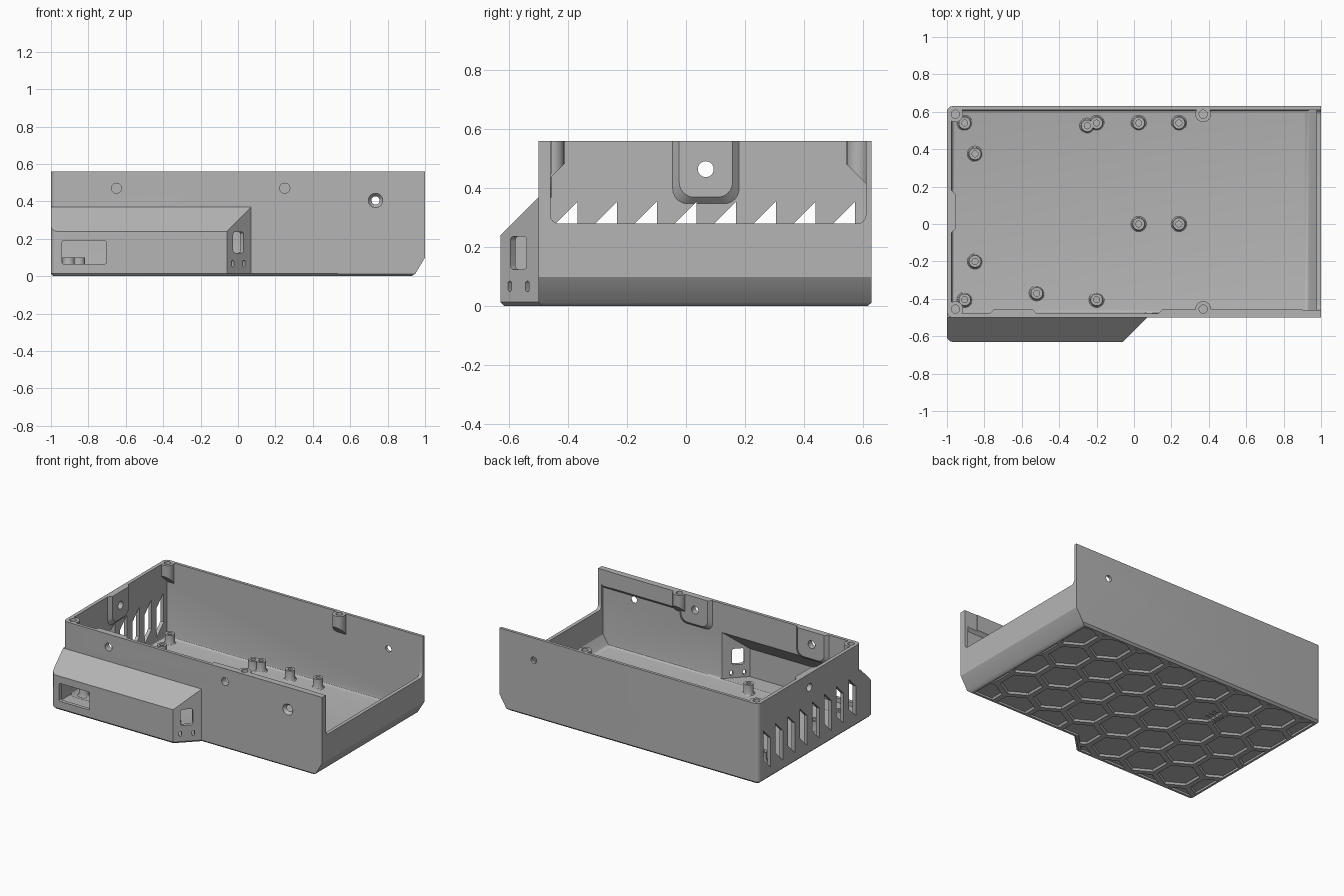
import bpy, bmesh
from math import cos, sin, pi, radians
from mathutils import Vector

if "Cube" in bpy.data.objects:
    bpy.data.objects.remove(bpy.data.objects["Cube"])

grey = bpy.data.materials.new("matte_grey")
grey.use_nodes = True
grey.diffuse_color = (0.46, 0.46, 0.46, 1)
grey.node_tree.nodes["Principled BSDF"].inputs["Base Color"].default_value = grey.diffuse_color

FRONT, BACK, TOP, WALL, FLOOR = -0.5, 0.63, 0.56, 0.025, 0.03


def make(name, bm):
    bmesh.ops.recalc_face_normals(bm, faces=bm.faces)
    mesh = bpy.data.meshes.new(name)
    bm.to_mesh(mesh)
    bm.free()
    mesh.materials.append(grey)
    obj = bpy.data.objects.new(name, mesh)
    bpy.context.collection.objects.link(obj)
    return obj


def hull(name, *groups):
    """One convex solid per group of points."""
    bm = bmesh.new()
    for pts in groups:
        verts = [bm.verts.new(p) for p in pts]
        out = bmesh.ops.convex_hull(bm, input=verts)
        spare = {v for v in out["geom_interior"] + out["geom_unused"]
                 if isinstance(v, bmesh.types.BMVert)}
        bmesh.ops.delete(bm, geom=list(spare), context="VERTS")
    bmesh.ops.dissolve_limit(bm, angle_limit=radians(0.5), verts=bm.verts, edges=bm.edges)
    return make(name, bm)


def prism(name, outline, place, d0, d1):
    bm = bmesh.new()
    face = bm.faces.new([bm.verts.new(place(u, v, d0)) for u, v in outline])
    new = bmesh.ops.extrude_face_region(bm, geom=[face])["geom"]
    shift = Vector(place(0, 0, d1)) - Vector(place(0, 0, d0))
    bmesh.ops.translate(bm, vec=shift, verts=[g for g in new if isinstance(g, bmesh.types.BMVert)])
    return make(name, bm)


def along_x(u, v, d): return (d, u, v)
def along_y(u, v, d): return (u, d, v)
def along_z(u, v, d): return (u, v, d)


def diagonal(u, v, d):
    s = 0.5 ** 0.5
    return (0.002 + s * (u + d), -0.568 + s * (u - d), v)


def rounded(u0, u1, v0, v1, r, steps=6):
    corners = ((u1 - r, v1 - r), (u0 + r, v1 - r), (u0 + r, v0 + r), (u1 - r, v0 + r))
    return [(cu + r * cos(a), cv + r * sin(a))
            for q, (cu, cv) in enumerate(corners)
            for a in [(q + i / steps) * pi / 2 for i in range(steps + 1)]]


def circle(u, v, r, n=32):
    return [(u + r * cos(2 * pi * i / n), v + r * sin(2 * pi * i / n)) for i in range(n)]


def bevel(obj, rule, width, segments):
    bm = bmesh.new()
    bm.from_mesh(obj.data)
    edges = [e for e in bm.edges if rule(e.verts[0].co, e.verts[1].co)]
    bmesh.ops.bevel(bm, geom=edges, offset=width, segments=segments, profile=0.5, affect="EDGES")
    bm.to_mesh(obj.data)
    bm.free()


def combine(obj, tool, operation):
    mod = obj.modifiers.new("combine", "BOOLEAN")
    mod.object, mod.operation, mod.solver = tool, operation, "EXACT"
    bpy.context.view_layer.objects.active = obj
    bpy.ops.object.modifier_apply(modifier=mod.name)
    bpy.data.objects.remove(tool)


def add(tool): combine(shell, tool, "UNION")
def cut(tool): combine(shell, tool, "DIFFERENCE")


# Main tray with a slanted right end, rounded left corners and bottom chamfer
shell = prism("tray_shell", [(-1, 0), (0.94, 0), (1, 0.1), (1, TOP), (-1, TOP)],
              along_y, FRONT, BACK)
bevel(shell, lambda a, b: max(a.x, b.x) < -0.99 and abs(a.z - b.z) > 0.1, 0.03, 5)
bevel(shell, lambda a, b: max(a.z, b.z) < 0.001, 0.014, 1)

# Bulge on the front
def bulge(name, x0, y0, y1, z0, dx, dz, flat):
    line = [(y0, y0 + dx, y0 + dz), (y1, y1 + dx, y1 + dz)]
    pts = [(x, y, z) for y, xr, zt in line for x in (x0, xr) for z in (z0, zt)]
    pts += [(x, y1 + flat, z) for x in (x0, line[1][1]) for z in (z0, line[1][2])]
    return hull(name, pts)


pod = bulge("bulge", -1, -0.63, FRONT, 0, 0.57, 0.87, 0.1)
bevel(pod, lambda a, b: a.y < -0.6 and b.y < -0.6 and max(a.x, b.x) < -0.9
      and abs(a.z - b.z) > 0.1, 0.03, 5)
bevel(pod, lambda a, b: max(a.z, b.z) < 0.001 and min(a.y, b.y) < -0.55, 0.014, 1)
add(pod)

# Hollow inside
inside = prism("inside", [(-0.975, FLOOR), (0.93, FLOOR), (0.975, 0.1), (0.975, 0.7), (-0.975, 0.7)],
               along_y, -0.478, 0.61)
bevel(inside, lambda a, b: max(a.z, b.z) < 0.04, 0.02, 3)
cut(inside)
cut(bulge("bulge_inside", -0.975, -0.605, -0.47, FLOOR + 0.005, 0.535, 0.835, 0.02))

# Thickened pads on the inner walls
def pad(u0, u1, z0, place, wall, r=0.05):
    t = 0.022
    back = rounded(u0, u1, z0 - t, TOP + 0.2, r)
    face = rounded(u0 + t, u1 - t, z0, TOP + 0.2, r)
    pts = [place(u, min(v, TOP), d) for ring, d in
           ((back, wall - 0.01), (back, wall), (face, wall + t)) for u, v in ring]
    add(hull("pad", pts))


pad(-0.045, 0.18, 0.37, along_x, -0.975)
pad(-0.77, -0.52, 0.37, along_y, -0.478)
pad(0.13, 0.38, 0.37, along_y, -0.478)
pad(0.16, 0.995, 0.45, along_y, -0.478, 0.02)

# Lid screw bosses with slanted undersides
lid_screws = [(x, y, s) for x in (-0.955, 0.37) for y, s in ((-0.455, 1), (0.587, -1))]
for x, y, s in lid_screws:
    pts = []
    for u, v in circle(x, y, 0.042, 24):
        pts += [(u, v, TOP), (u, v, 0.44 + s * (v - y))]
    add(hull("lid_boss", pts))
for x, y, s in lid_screws:
    cut(prism("lid_hole", circle(x, y, 0.022, 20), along_z, 0.47, 0.7))

# Open right end
cut(prism("end_opening", rounded(-0.46, 0.61, 0.28, 0.9, 0.03), along_x, 0.9, 1.1))

# Slanted vents in the left wall
for i in range(8):
    y = -0.368 + i * 0.1345
    cut(prism("vent", [(y - 0.078, 0.07), (y, 0.148), (y, 0.355), (y - 0.078, 0.277)],
              along_x, -1.1, -0.95))

# Screw holes through the walls
for x in (-0.65, 0.25):
    cut(prism("wall_hole", circle(x, 0.47, 0.027), along_y, -0.6, -0.4))
cut(prism("left_hole", circle(0.067, 0.465, 0.027), along_x, -1.1, -0.9))
cut(prism("through_hole", circle(0.735, 0.405, 0.022), along_y, -0.7, 0.8))
cut(hull("countersink", [along_y(u, v, d) for r, d in ((0.04, -0.502), (0.022, -0.48))
                         for u, v in circle(0.735, 0.405, r)]))

# Port openings in the bulge
cut(prism("front_port", rounded(-0.94, -0.705, 0.065, 0.19, 0.01), along_y, -0.7, -0.58))
cut(prism("corner_port", rounded(-0.039, 0.039, 0.125, 0.237, 0.015), diagonal, -0.06, 0.06))
for u in (-0.042, 0.042):
    cut(prism("light_slot", rounded(u - 0.009, u + 0.009, 0.05, 0.085, 0.008), diagonal, -0.06, 0.06))

# Honeycomb recesses underneath, trimmed to the footprint
cells = []
for row in range(-1, 6):
    for col in range(-1, 9):
        x = 0.88 - 0.27 * col + 0.135 * (row % 2)
        y = 0.49 - 0.234 * row
        cells.append([(x + r * sin(k * pi / 3), y + r * cos(k * pi / 3), z)
                      for r, z in ((0.142, -0.01), (0.126, 0.013)) for k in range(6)])
honeycomb = hull("honeycomb", *cells)
footprint = prism("footprint", [(-0.97, -0.6), (-0.07, -0.6), (0.06, -0.47), (0.91, -0.47),
                                (0.91, 0.6), (-0.97, 0.6)], along_z, -0.05, 0.05)
combine(honeycomb, footprint, "INTERSECT")
cut(honeycomb)

# Small grille underneath
for i in (-1, 0, 1):
    cut(prism("grille_slit", rounded(-0.52, -0.4, 0.252 + i * 0.035, 0.262 + i * 0.035, 0.004, 2),
              along_z, -0.02, 0.02))

# Hollow standoffs on the floor
profile = [(0.044, 0.028), (0.036, 0.034), (0.032, 0.045), (0.032, 0.1),
           (0.016, 0.1), (0.016, 0.045), (0, 0.045)]
bm = bmesh.new()
verts = [bm.verts.new((r, 0, z)) for r, z in profile]
edges = [bm.edges.new(pair) for pair in zip(verts, verts[1:])]
bmesh.ops.spin(bm, geom=verts + edges, cent=(0, 0, 0), axis=(0, 0, 1), angle=2 * pi, steps=24)
bmesh.ops.remove_doubles(bm, verts=bm.verts, dist=0.0005)
standoff = make("standoff", bm)
spots = [(-0.905, 0.54), (-0.85, 0.375), (-0.25, 0.525), (-0.2, 0.54), (0.025, 0.54), (0.24, 0.54),
         (0.025, 0), (0.24, 0), (-0.85, -0.2), (-0.52, -0.37), (-0.2, -0.405), (-0.905, -0.405)]
standoff.location = (*spots[0], 0)
for x, y in spots[1:]:
    copy = bpy.data.objects.new("standoff", standoff.data)
    copy.location = (x, y, 0)
    bpy.context.collection.objects.link(copy)

# Smooth rounds, crisp edges
for obj in (shell, standoff):
    bpy.ops.object.select_all(action="DESELECT")
    obj.select_set(True)
    bpy.context.view_layer.objects.active = obj
    bpy.ops.object.shade_smooth_by_angle(angle=radians(30))
